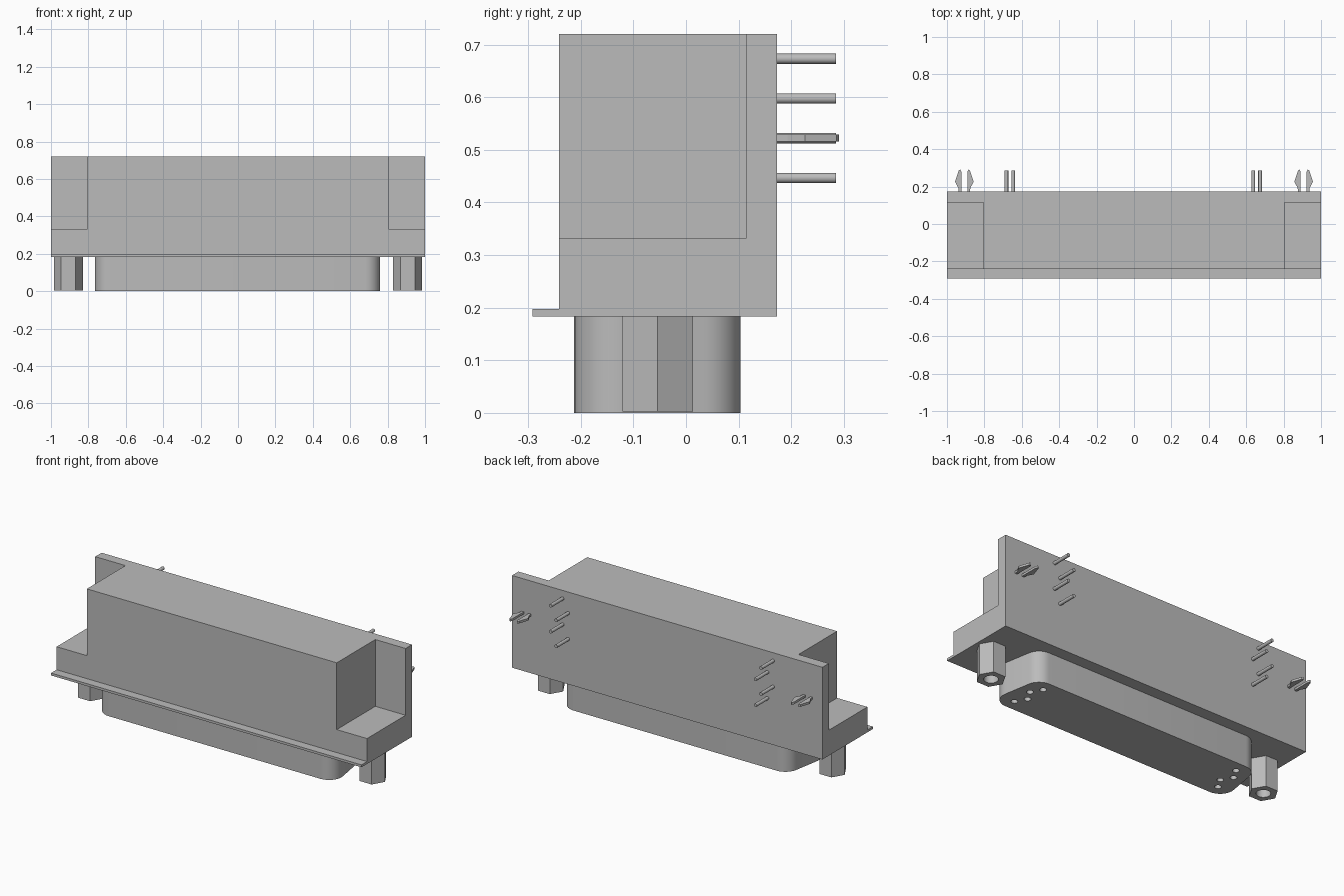
import bpy, bmesh, math
from mathutils import Vector

cube = bpy.data.objects.get("Cube")
if cube:
    bpy.data.objects.remove(cube, do_unlink=True)

grey = bpy.data.materials.new("plain grey")
grey.use_nodes = True
grey.diffuse_color = (0.5, 0.5, 0.5, 1)
grey.node_tree.nodes["Principled BSDF"].inputs["Base Color"].default_value = (0.5, 0.5, 0.5, 1)


def prism(name, outline, axis, lo, hi):
    """Extrude a 2D outline along an axis; outline is (y,z) for x, (x,z) for y, (x,y) for z."""
    place = {"x": lambda p, t: (t, p[0], p[1]),
             "y": lambda p, t: (p[0], t, p[1]),
             "z": lambda p, t: (p[0], p[1], t)}[axis]
    bm = bmesh.new()
    face = bm.faces.new([bm.verts.new(place(p, lo)) for p in outline])
    ext = bmesh.ops.extrude_face_region(bm, geom=[face])
    moved = [v for v in ext["geom"] if isinstance(v, bmesh.types.BMVert)]
    bmesh.ops.translate(bm, verts=moved, vec=Vector(place((0, 0), hi - lo)))
    bmesh.ops.recalc_face_normals(bm, faces=bm.faces)
    mesh = bpy.data.meshes.new(name)
    bm.to_mesh(mesh)
    bm.free()
    mesh.materials.append(grey)
    obj = bpy.data.objects.new(name, mesh)
    bpy.context.collection.objects.link(obj)
    return obj


def ring(cx, cy, r, n):
    return [(cx + r * math.cos(math.tau * i / n), cy + r * math.sin(math.tau * i / n))
            for i in range(n)]


def rect(x0, x1, y0, y1):
    return [(x0, y0), (x1, y0), (x1, y1), (x0, y1)]


def rounded(corners, r, steps=8):
    """Round every corner of a convex counter-clockwise outline."""
    pts = [Vector(c) for c in corners]
    out = []
    for i, p in enumerate(pts):
        a = (pts[i - 1] - p).normalized()
        b = (pts[(i + 1) % len(pts)] - p).normalized()
        half = a.angle(b) / 2
        centre = p + (a + b).normalized() * r / math.sin(half)
        start = p + a * r / math.tan(half) - centre
        turn = math.pi - 2 * half
        base = math.atan2(start.y, start.x)
        for k in range(steps + 1):
            t = base + turn * k / steps
            out.append((centre.x + r * math.cos(t), centre.y + r * math.sin(t)))
    return out


def cut(obj, cutters):
    for c in cutters:
        c.hide_render = True
        mod = obj.modifiers.new("cut", "BOOLEAN")
        mod.operation = "DIFFERENCE"
        mod.solver = "EXACT"
        mod.object = c
        bpy.context.view_layer.objects.active = obj
        bpy.ops.object.modifier_apply(modifier=mod.name)
        bpy.data.objects.remove(c, do_unlink=True)


def smooth(obj):
    bpy.ops.object.select_all(action="DESELECT")
    obj.select_set(True)
    bpy.context.view_layer.objects.active = obj
    bpy.ops.object.shade_smooth_by_angle(angle=math.radians(30))


FLOOR, TOP, BACK = 0.183, 0.72, 0.173
MID_Y = -0.054

# Housing with front lip, notched at both ends
housing = prism("housing", [(-0.292, FLOOR), (BACK, FLOOR), (BACK, TOP), (-0.241, TOP),
                            (-0.241, 0.197), (-0.292, 0.197)], "x", -1, 1)
cut(housing, [prism("notch_cutter", rect(min(s * 0.805, s * 1.1), max(s * 0.805, s * 1.1),
                                         -0.4, 0.114), "z", 0.331, 0.9) for s in (-1, 1)])

# Tapered plug shell with rounded corners and contact holes
shell = prism("plug_shell", rounded([(-0.78, -0.2125), (0.775, -0.2125),
                                     (0.72, 0.104), (-0.725, 0.104)], 0.08), "z", 0, FLOOR)
columns = [(s, row) for s in (-1, 1) for row in range(4)]


def column_x(s, row):
    return s * (0.678 if row % 2 == 0 else 0.642) - 0.004


cut(shell, [prism("hole_cutter", ring(column_x(s, row), -0.147 + 0.062 * row, 0.018, 20),
                  "z", -0.05, 0.1) for s, row in columns])
smooth(shell)

# Contact pins out of the back
for s, row in columns:
    side = "left" if s > 0 else "right"
    pin = prism(f"{side}_pin_{row + 1}",
                ring(column_x(s, row), 0.673 - 0.0755 * row, 0.0098, 16), "y", BACK, 0.285)
    smooth(pin)

for s, side in ((1, "left"), (-1, "right")):
    # Hexagonal threaded post
    cx = s * 0.907
    post = prism(f"{side}_hex_post", ring(cx, MID_Y, 0.0775, 6), "z", 0.003, FLOOR)
    cut(post, [prism("bore_cutter", ring(cx, MID_Y, 0.038, 24), "z", -0.05, 0.15)])
    smooth(post)

    # Split barbed board lock
    for d, half in ((-1, "inner"), (1, "outer")):
        barb = [(0.016, BACK), (0.03, BACK), (0.032, 0.193), (0.05, 0.226),
                (0.03, 0.286), (0.022, 0.291), (0.016, 0.28)]
        prism(f"{side}_lock_{half}_prong", [(cx + s * d * x, y) for x, y in barb],
              "z", 0.516, 0.529)
